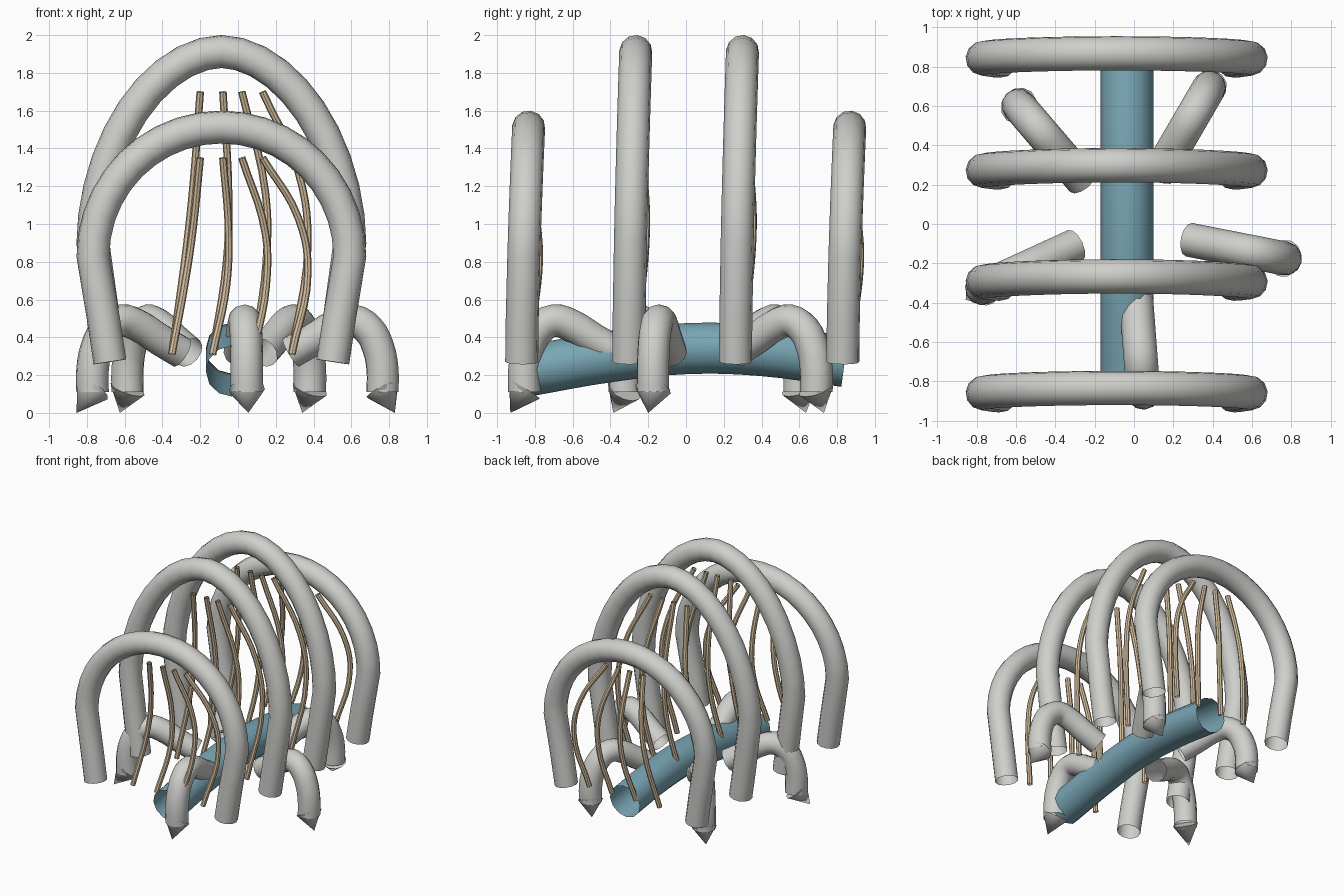
import bpy
import bmesh
import math
from mathutils import Vector

if "Cube" in bpy.data.objects:
    bpy.data.objects.remove(bpy.data.objects["Cube"])


def material(name, rgb):
    m = bpy.data.materials.new(name)
    m.diffuse_color = (*rgb, 1)
    m.use_nodes = True
    m.node_tree.nodes["Principled BSDF"].inputs["Base Color"].default_value = m.diffuse_color
    return m


GREY = material("pale grey", (0.62, 0.63, 0.60))
BLUE = material("dusty blue", (0.19, 0.38, 0.46))
TAN = material("warm tan", (0.68, 0.53, 0.35))


def tube(name, points, radius, mat, steps=4, bevel=4):
    """Open-ended smooth tube swept along a path."""
    cu = bpy.data.curves.new(name, 'CURVE')
    cu.dimensions = '3D'
    cu.bevel_depth = radius
    cu.bevel_resolution = bevel
    cu.resolution_u = steps
    sp = cu.splines.new('BEZIER')
    sp.bezier_points.add(len(points) - 1)
    for bp, p in zip(sp.bezier_points, points):
        bp.co = p
        bp.handle_left_type = bp.handle_right_type = 'AUTO' if steps > 1 else 'VECTOR'
    ob = bpy.data.objects.new(name, cu)
    bpy.context.collection.objects.link(ob)
    cu.materials.append(mat)
    bpy.ops.object.select_all(action='DESELECT')
    bpy.context.view_layer.objects.active = ob
    ob.select_set(True)
    bpy.ops.object.convert(target='MESH')
    bpy.ops.object.shade_smooth_by_angle(angle=math.radians(40))
    return ob


def cone(name, base, tip, radius, mat):
    """Pointed foot, from the base centre to the tip."""
    axis = tip - base
    bm = bmesh.new()
    bmesh.ops.create_cone(bm, cap_ends=True, segments=12, radius1=radius,
                          radius2=0, depth=axis.length)
    bmesh.ops.rotate(bm, verts=bm.verts,
                     matrix=axis.to_track_quat('Z', 'Y').to_matrix())
    bmesh.ops.translate(bm, verts=bm.verts, vec=(base + tip) / 2)
    me = bpy.data.meshes.new(name)
    bm.to_mesh(me)
    bm.free()
    ob = bpy.data.objects.new(name, me)
    bpy.context.collection.objects.link(ob)
    me.materials.append(mat)
    bpy.ops.object.select_all(action='DESELECT')
    bpy.context.view_layer.objects.active = ob
    ob.select_set(True)
    bpy.ops.object.shade_smooth_by_angle(angle=math.radians(45))


CX = -0.088        # arch centre line
ARCH_R = 0.0875

# strand paths as (x, z) for the low arches, bottom z = 0.3, top z = 1.35
STRANDS = [
    [(-.35, .31), (-.27, .75), (-.235, 1.0), (-.2, 1.35)],
    [(-.135, .31), (-.06, .68), (-.05, .95), (-.08, 1.35)],
    [(.08, .31), (.15, .68), (.145, .95), (.02, 1.35)],
    [(.285, .31), (.37, .75), (.32, 1.03), (.13, 1.35)],
]

# four arches, each with its group of hanging strands
for n, (y0, top, mid, power) in enumerate([
        (-.87, 1.513, .83, 1.0), (-.303, 1.913, .9, 1.07),
        (.262, 1.913, .9, 1.07), (.83, 1.513, .83, 1.0)]):
    half = [(.59, .27), (.625, .5)]
    for i in range(10):
        a = i * math.pi / 20
        half.append((.68 * math.cos(a) ** power,
                     mid + (top - mid) * math.sin(a) ** power))

    def place(dx, z):
        return (CX + dx, y0 + .037 * ((z - .27) / (top - .27)) ** 1.5, z)
    path = [place(-dx, z) for dx, z in half] + [place(0, top)]
    path += [place(dx, z) for dx, z in reversed(half)]
    tube(f"arch_{n + 1}", path, ARCH_R, GREY, steps=1)

    stretch = 1.4 / 1.05 if top > 1.7 else 1.0
    for k, strand in enumerate(STRANDS):
        pts = []
        for x, z in strand:
            bulge = max(0, math.sin(math.pi * (z - .31) / 1.04))
            pts.append((x, y0 + .01 + .082 * bulge, .3 + (z - .3) * stretch))
        tube(f"strand_{n + 1}_{k + 1}", pts, .02, TAN, steps=5, bevel=2)

# central body tube, gently bowed upward
tube("body_tube", [(-.035, -.85, .22), (-.035, -.4, .298), (-.035, 0, .34),
                   (-.035, .4, .33), (-.035, .84, .272)], .135, BLUE)

# hooked legs: (start xy, ankle xy, foot tip xy)
LEGS = [
    ((.01, -.37), (.047, -.855), (.055, -.93)),
    ((.28, -.08), (.765, -.175), (.83, -.2)),
    ((.13, .26), (.38, .69), (.34, .73)),
    ((-.26, .22), (-.585, .6), (-.625, .635)),
    ((-.3, -.11), (-.77, -.325), (-.855, -.385)),
]
HOOK = [(0, .32), (.25, .39), (.5, .465), (.68, .488), (.85, .44), (.95, .35), (1, .23), (1, .11)]
for n, (s, e, t) in enumerate(LEGS):
    start, end = Vector((*s, 0)), Vector((*e, 0))
    path = [start.lerp(end, u) + Vector((0, 0, z)) for u, z in HOOK]
    tube(f"leg_{n + 1}", path, .0865, GREY, steps=3)
    cone(f"foot_{n + 1}", end + Vector((0, 0, .125)), Vector((*t, 0.0)), .096, GREY)
